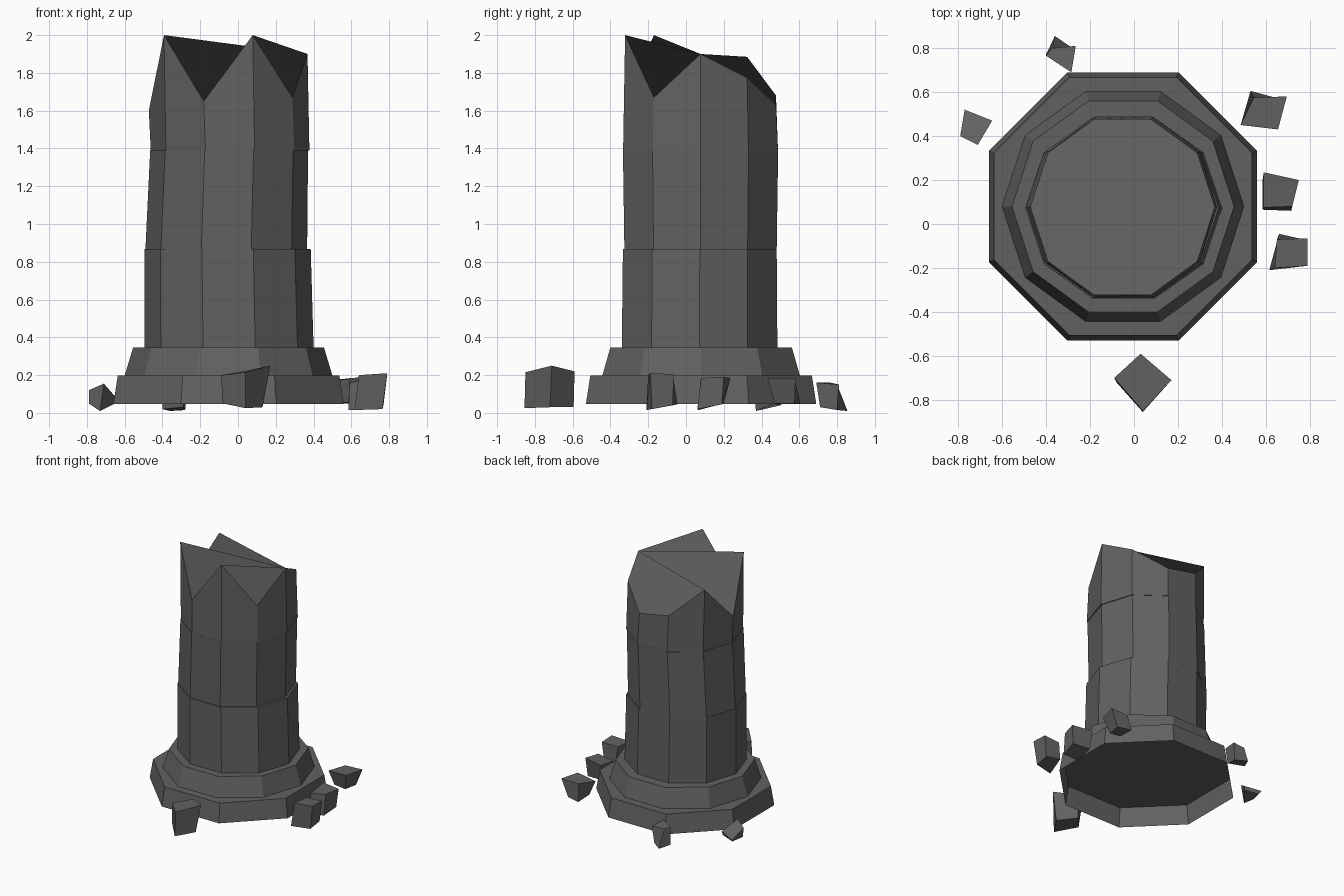
import bpy, bmesh, math
from mathutils import Vector

if "Cube" in bpy.data.objects:
    bpy.data.objects.remove(bpy.data.objects["Cube"], do_unlink=True)

stone = bpy.data.materials.new("dark grey stone")
stone.use_nodes = True
GREY = (0.12, 0.12, 0.122, 1)
stone.diffuse_color = GREY
stone.node_tree.nodes["Principled BSDF"].inputs["Base Color"].default_value = GREY


def ring(centre, radii, z, sides=10, turn=0.0):
    """Corner points of a polygon; z is one height or a list of heights."""
    heights = z if isinstance(z, list) else [z] * sides
    points = []
    for i, h in enumerate(heights):
        a = turn + math.tau * i / sides
        points.append(Vector((centre[0] + radii[0] * math.cos(a),
                              centre[1] + radii[1] * math.sin(a), h)))
    return points


def prism(name, lower, upper, broken=False, floor=True):
    """Join two rings into a solid; a broken top is fanned from its first corner."""
    bm = bmesh.new()
    low = [bm.verts.new(p) for p in lower]
    top = [bm.verts.new(p) for p in upper]
    n = len(low)
    for i in range(n):
        j = (i + 1) % n
        bm.faces.new((low[i], low[j], top[j], top[i]))
    if floor:
        bm.faces.new(low[::-1])
    cap = bm.faces.new(top)
    cap.normal_update()
    cap_normal = cap.normal.copy()
    if broken:
        bm.faces.remove(cap)
        for i in range(1, n - 1):
            bm.faces.new((top[0], top[i], top[i + 1]))
    mesh = bpy.data.meshes.new(name)
    bm.to_mesh(mesh)
    bm.free()
    mesh.materials.append(stone)
    if broken:
        # the broken surface is shaded as one facet
        normals = [(0, 0, 0)] * len(mesh.loops)
        for face in list(mesh.polygons)[n + 1:]:
            for k in face.loop_indices:
                normals[k] = cap_normal
        mesh.normals_split_custom_set(normals)
    obj = bpy.data.objects.new(name, mesh)
    bpy.context.collection.objects.link(obj)


def rock(name, top, bottom):
    """Rough four-sided block from its top and bottom corners, listed clockwise."""
    prism(name, bottom[::-1], top[::-1])


# Stepped base, the slab hollow underneath
AXIS = (-0.05, 0.08)
EIGHTH = math.pi / 8
prism("base_slab", ring(AXIS, (0.66, 0.66), 0.047, 8, EIGHTH),
      ring(AXIS, (0.635, 0.635), 0.197, 8, EIGHTH), floor=False)
prism("base_step", ring(AXIS, (0.55, 0.55), 0.197), ring(AXIS, (0.505, 0.505), 0.347))

# Shaft drums, each slightly out of line
prism("lower_drum", ring((-0.047, 0.072), (0.447, 0.433), 0.347),
      ring((-0.055, 0.073), (0.44, 0.428), 0.868))
prism("middle_drum", ring((-0.062, 0.077), (0.428, 0.424), 0.868),
      ring((-0.047, 0.077), (0.418, 0.432), 1.39))
broken_edge = [1.9, 1.775, 1.63, 1.68, 1.885, 1.6, 2.0, 1.65, 2.0, 1.67]
prism("broken_drum", ring((-0.042, 0.077), (0.42, 0.431), 1.39),
      ring((-0.052, 0.077), (0.42, 0.42), broken_edge), broken=True)

# Fallen rubble around the base
rock("front_rubble",
     [(-0.09, -0.7, 0.2), (0.03, -0.59, 0.22), (0.17, -0.71, 0.25), (0.04, -0.85, 0.215)],
     [(-0.08, -0.72, 0.05), (0.03, -0.595, 0.03), (0.13, -0.72, 0.03), (0.04, -0.855, 0.025)])
rock("left_front_rubble",
     [(0.65, -0.07, 0.2), (0.79, -0.065, 0.205), (0.79, -0.19, 0.21), (0.64, -0.2, 0.2)],
     [(0.66, -0.045, 0.045), (0.77, -0.07, 0.04), (0.765, -0.18, 0.02), (0.615, -0.21, 0.015)])
rock("left_middle_rubble",
     [(0.59, 0.235, 0.185), (0.75, 0.2, 0.19), (0.72, 0.08, 0.185), (0.59, 0.075, 0.16)],
     [(0.585, 0.2, 0.05), (0.735, 0.19, 0.045), (0.715, 0.06, 0.02), (0.585, 0.065, 0.015)])
rock("left_back_rubble",
     [(0.545, 0.575, 0.18), (0.695, 0.58, 0.185), (0.655, 0.43, 0.185), (0.485, 0.45, 0.17)],
     [(0.53, 0.605, 0.05), (0.64, 0.575, 0.05), (0.62, 0.47, 0.05), (0.525, 0.47, 0.06)])
rock("back_rubble",
     [(-0.37, 0.8, 0.15), (-0.265, 0.81, 0.15), (-0.285, 0.69, 0.16), (-0.4, 0.765, 0.16)],
     [(-0.36, 0.855, 0.01), (-0.28, 0.8, 0.015), (-0.29, 0.71, 0.03), (-0.4, 0.77, 0.02)])
rock("right_rubble",
     [(-0.77, 0.52, 0.06), (-0.645, 0.47, 0.08), (-0.71, 0.36, 0.155), (-0.79, 0.4, 0.12)],
     [(-0.76, 0.5, 0.04), (-0.65, 0.465, 0.05), (-0.73, 0.37, 0.01), (-0.79, 0.41, 0.05)])
